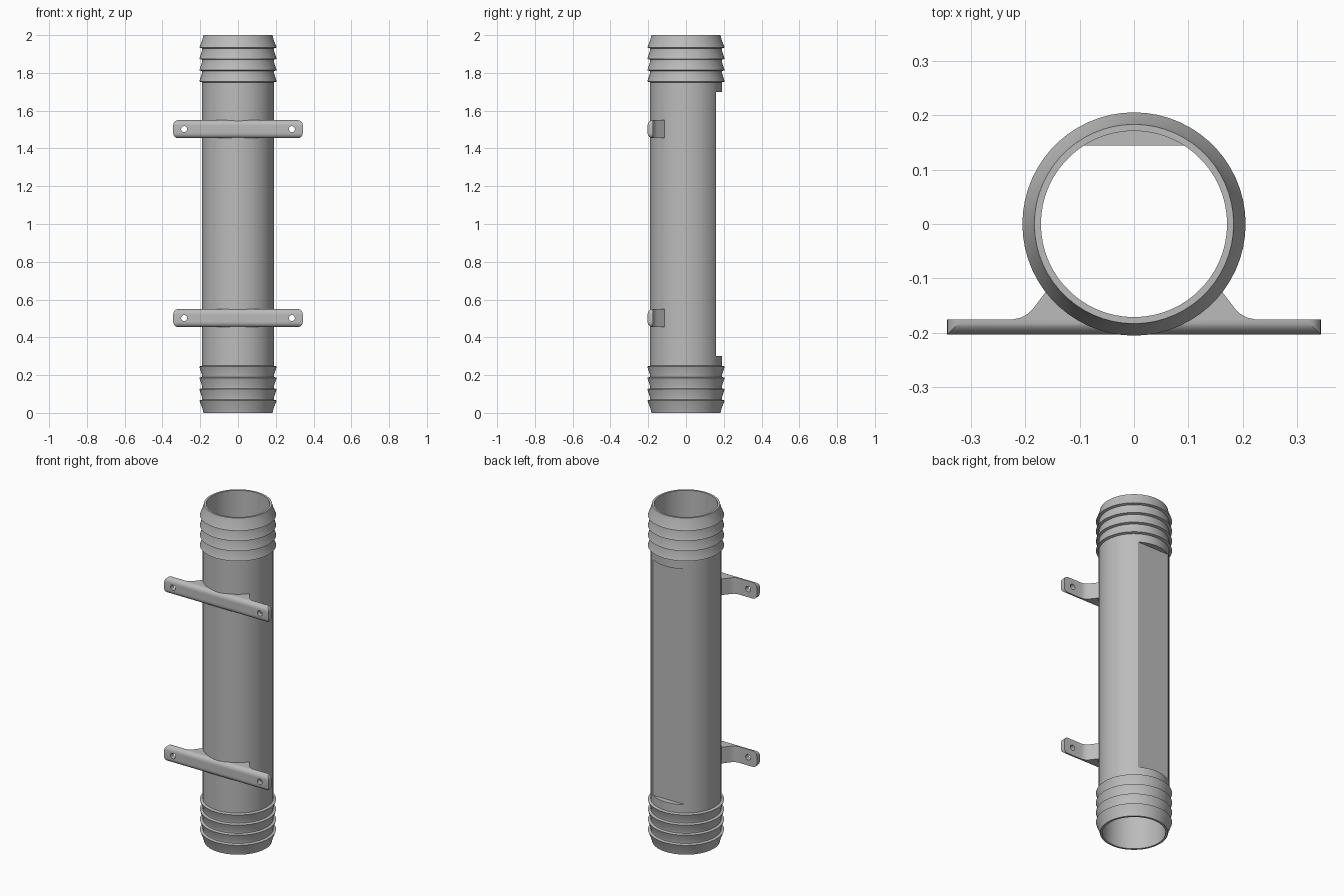
import bpy, bmesh, math
from mathutils import Matrix, Vector

if "Cube" in bpy.data.objects:
    bpy.data.objects.remove(bpy.data.objects["Cube"], do_unlink=True)

SIDES = 60
BODY_R, BORE_R, BARB_R, TIP_R = 0.19, 0.171, 0.205, 0.183
HEIGHT = 2.0

grey = bpy.data.materials.new("light grey plastic")
grey.use_nodes = True
colour = (0.5, 0.5, 0.5, 1)
grey.diffuse_color = colour
grey.node_tree.nodes["Principled BSDF"].inputs["Base Color"].default_value = colour


def make_object(name, bm):
    bmesh.ops.recalc_face_normals(bm, faces=bm.faces)
    mesh = bpy.data.meshes.new(name)
    bm.to_mesh(mesh)
    bm.free()
    mesh.materials.append(grey)
    obj = bpy.data.objects.new(name, mesh)
    bpy.context.collection.objects.link(obj)
    return obj


def box(name, low, high):
    low, high = Vector(low), Vector(high)
    bm = bmesh.new()
    bmesh.ops.create_cube(bm, size=1, matrix=Matrix.Translation((low + high) / 2)
                          @ Matrix.Diagonal((*(high - low), 1)))
    return make_object(name, bm)


def cylinder(name, radius, length, sides, matrix):
    bm = bmesh.new()
    bmesh.ops.create_cone(bm, cap_ends=True, segments=sides, radius1=radius,
                          radius2=radius, depth=length, matrix=matrix)
    return make_object(name, bm)


def lathe(name, profile):
    """Solid of revolution about z from (radius, height) points, capped."""
    bm = bmesh.new()
    rings = []
    for r, z in profile:
        rings.append([bm.verts.new((r * math.cos(a), r * math.sin(a), z))
                      for a in (math.tau * i / SIDES for i in range(SIDES))])
    for low, high in zip(rings, rings[1:]):
        for i in range(SIDES):
            j = (i + 1) % SIDES
            bm.faces.new((low[i], low[j], high[j], high[i]))
    bm.faces.new(rings[0])
    bm.faces.new(rings[-1])
    return make_object(name, bm)


def cut(obj, cutter):
    """Subtract the cutter and discard it."""
    cutter.hide_render = True
    mod = obj.modifiers.new("cut", "BOOLEAN")
    mod.operation, mod.solver, mod.object = "DIFFERENCE", "EXACT", cutter
    bpy.context.view_layer.objects.active = obj
    bpy.ops.object.modifier_apply(modifier=mod.name)
    bpy.data.objects.remove(cutter, do_unlink=True)


def smooth(obj):
    bpy.ops.object.select_all(action="DESELECT")
    obj.select_set(True)
    bpy.context.view_layer.objects.active = obj
    bpy.ops.object.shade_smooth_by_angle(angle=math.radians(25))


# Hose tube: barbed at both ends, wide edges facing the middle
half = [(TIP_R, 0.0), (BODY_R, 0.028)]
for k in range(4):
    edge = 0.066 + 0.06 * k
    if k:
        half.append((BODY_R, edge - 0.045))
    half += [(BARB_R, edge), (BODY_R, edge + 0.004)]
profile = half + [(r, HEIGHT - z) for r, z in reversed(half)]
tube = lathe("barbed_tube", profile)

# Flat recess along the back
cut(tube, box("recess_cutter", (-0.3, 0.158, 0.3), (0.3, 0.3, 1.7)))

# Bore, with the wall kept behind the recess
bore = cylinder("bore_cutter", BORE_R, 2.4, SIDES, Matrix.Translation((0, 0, 1)))
cut(bore, box("wall_keeper", (-0.3, 0.144, 0.286), (0.3, 0.3, 1.714)))
cut(tube, bore)
smooth(tube)


# Mounting brackets: strap with rounded ears, filleted onto the tube
FRONT, BACK, EAR_X, HALF_H = -0.203, -0.175, 0.343, 0.048


def bracket(name, z):
    side = [(EAR_X, FRONT), (EAR_X, BACK), (0.222, BACK), (0.208, -0.172),
            (0.195, -0.165), (0.185, -0.155), (0.176, -0.143), (0.15, -0.109)]
    start = math.atan2(-0.109, 0.14)
    arc = [(0.18 * math.cos(a), 0.18 * math.sin(a)) for a in
           (start + (-math.pi / 2 - start) * i / 10 for i in range(11))]
    right = side + arc
    outline = right + [(-x, y) for x, y in reversed(right[:-1])]
    bm = bmesh.new()
    face = bm.faces.new([bm.verts.new((x, y, z - HALF_H)) for x, y in outline])
    top = bmesh.ops.extrude_face_region(bm, geom=[face])["geom"]
    bmesh.ops.translate(bm, vec=(0, 0, 2 * HALF_H),
                        verts=[g for g in top if isinstance(g, bmesh.types.BMVert)])
    corners = [e for e in bm.edges
               if all(abs(v.co.x) > EAR_X - 0.001 for v in e.verts)
               and abs(e.verts[0].co.z - e.verts[1].co.z) < 0.001]
    bmesh.ops.bevel(bm, geom=corners, offset=0.027, segments=6, profile=0.5,
                    affect="EDGES")
    obj = make_object(name, bm)
    for x in (-0.285, 0.285):
        turn = Matrix.Translation((x, -0.19, z)) @ Matrix.Rotation(math.pi / 2, 4, "X")
        cut(obj, cylinder("hole_cutter", 0.016, 0.2, 24, turn))
    smooth(obj)


bracket("lower_bracket", 0.502)
bracket("upper_bracket", 1.502)
